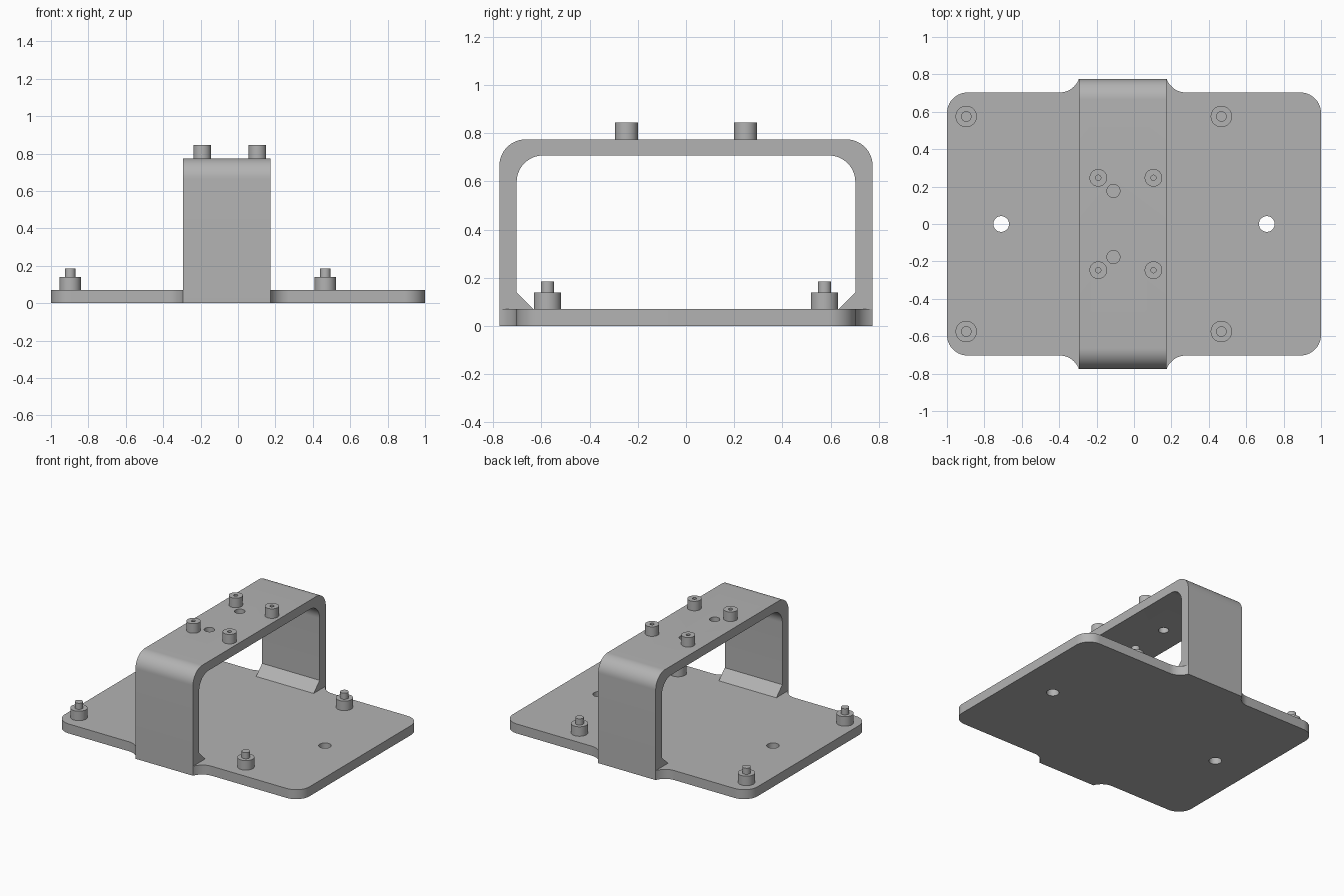
import bpy, bmesh
from math import cos, sin, radians, acos, degrees
from mathutils import Matrix, Vector

cube = bpy.data.objects.get("Cube")
if cube:
    bpy.data.objects.remove(cube, do_unlink=True)

grey = bpy.data.materials.new("machined grey")
grey.use_nodes = True
grey.diffuse_color = (0.45, 0.45, 0.45, 1)
grey.node_tree.nodes["Principled BSDF"].inputs["Base Color"].default_value = (0.45, 0.45, 0.45, 1)

T = 0.07                      # sheet thickness
X0, X1 = -0.295, 0.175        # bridge sides
LEG, OUT = 0.703, 0.775       # inner and outer leg faces
R = 0.11                      # corner radius


def arc(cx, cy, r, a0, a1, n=14):
    """Points on a circular arc, angles in degrees."""
    angles = [radians(a0 + (a1 - a0) * i / n) for i in range(n + 1)]
    return [(cx + r * cos(a), cy + r * sin(a)) for a in angles]


def finish(bm, name):
    bmesh.ops.recalc_face_normals(bm, faces=bm.faces)
    mesh = bpy.data.meshes.new(name)
    bm.to_mesh(mesh)
    bm.free()
    obj = bpy.data.objects.new(name, mesh)
    mesh.materials.append(grey)
    bpy.context.collection.objects.link(obj)
    return obj


def select(obj):
    bpy.ops.object.select_all(action='DESELECT')
    obj.select_set(True)
    bpy.context.view_layer.objects.active = obj


def smooth(obj):
    select(obj)
    bpy.ops.object.shade_smooth_by_angle(angle=radians(30))


def extrude(points, vector, name):
    """Solid from a closed 3D outline pushed along a vector."""
    bm = bmesh.new()
    face = bm.faces.new([bm.verts.new(p) for p in points])
    top = bmesh.ops.extrude_face_region(bm, geom=[face], use_keep_orig=True)
    verts = [v for v in top["geom"] if isinstance(v, bmesh.types.BMVert)]
    bmesh.ops.translate(bm, verts=verts, vec=vector)
    return finish(bm, name)


def drill(obj, spots, r, z):
    """Cut round through holes at the given spots."""
    bm = bmesh.new()
    for x, y in spots:
        bmesh.ops.create_cone(bm, cap_ends=True, segments=40, radius1=r, radius2=r,
                              depth=0.3, matrix=Matrix.Translation((x, y, z)))
    cutter = finish(bm, "hole_cutter")
    cutter.hide_render = True
    mod = obj.modifiers.new("holes", 'BOOLEAN')
    mod.operation, mod.solver, mod.object = 'DIFFERENCE', 'EXACT', cutter
    select(obj)
    bpy.ops.object.modifier_apply(modifier=mod.name)
    bpy.data.objects.remove(cutter, do_unlink=True)


def lathe(profile, location, name):
    """Turned part from a radius/height profile that starts and ends on the axis."""
    bm = bmesh.new()
    verts = [bm.verts.new((r, 0, z)) for r, z in profile]
    edges = [bm.edges.new(pair) for pair in zip(verts, verts[1:])]
    bmesh.ops.spin(bm, geom=verts + edges, cent=(0, 0, 0), axis=(0, 0, 1),
                   angle=radians(360), steps=40)
    bmesh.ops.remove_doubles(bm, verts=bm.verts, dist=0.0001)
    obj = finish(bm, name)
    obj.location = location
    smooth(obj)


# Base plate: rounded corners, flared shoulders, notches that receive the legs
sweep = degrees(acos((LEG + R - OUT) / R))
flare = R * sin(radians(sweep))


def half_outline(s):
    """Left-to-right edge on side s of the plate (s = 1 back, -1 front)."""
    pts = arc(-1 + R, LEG - R, R, 180, 90)
    pts += arc(X0 - flare, LEG + R, R, -90, -90 + sweep)
    pts += [(X0, LEG), (X1, LEG)]
    pts += arc(X1 + flare, LEG + R, R, -90 - sweep, -90)
    pts += arc(1 - R, LEG - R, R, 90, 0)
    return [(x, s * y, 0) for x, y in pts]


plate = extrude(half_outline(1) + half_outline(-1)[::-1], Vector((0, 0, T)), "base_plate")
drill(plate, [(-0.71, 0), (0.71, 0)], 0.042, 0)
smooth(plate)

# Bridge: bent strap with chamfered feet, half profile mirrored across y
half = arc(OUT - R, OUT - R, R, 90, 0) + [(OUT, 0), (LEG, 0), (LEG, T)]
half += [(LEG - T, T), (LEG, 2 * T)]
half += arc(LEG - R, 0.708 - R, R, 0, 90)
loop = half + [(-y, z) for y, z in half[::-1]]
bridge = extrude([(X0, y, z) for y, z in loop], Vector((X1 - X0, 0, 0)), "bridge")
drill(bridge, [(-0.11, -0.177), (-0.11, 0.177)], 0.035, 0.74)
smooth(bridge)

# Stepped standoffs on the plate and hollow bosses on the bridge
standoff = [(0, 0), (0.057, 0), (0.057, T), (0.028, T), (0.028, 0.115), (0, 0.115)]
boss = [(0, 0), (0.047, 0), (0.047, T), (0.014, T), (0.014, 0.005), (0, 0.005)]
for end, s in (("front", -1), ("back", 1)):
    for side, px, bx in (("right", -0.897, -0.191), ("left", 0.467, 0.104)):
        lathe(standoff, (px, s * 0.575, T), f"{end}_{side}_standoff")
        lathe(boss, (bx, s * 0.247, OUT), f"{end}_{side}_boss")
